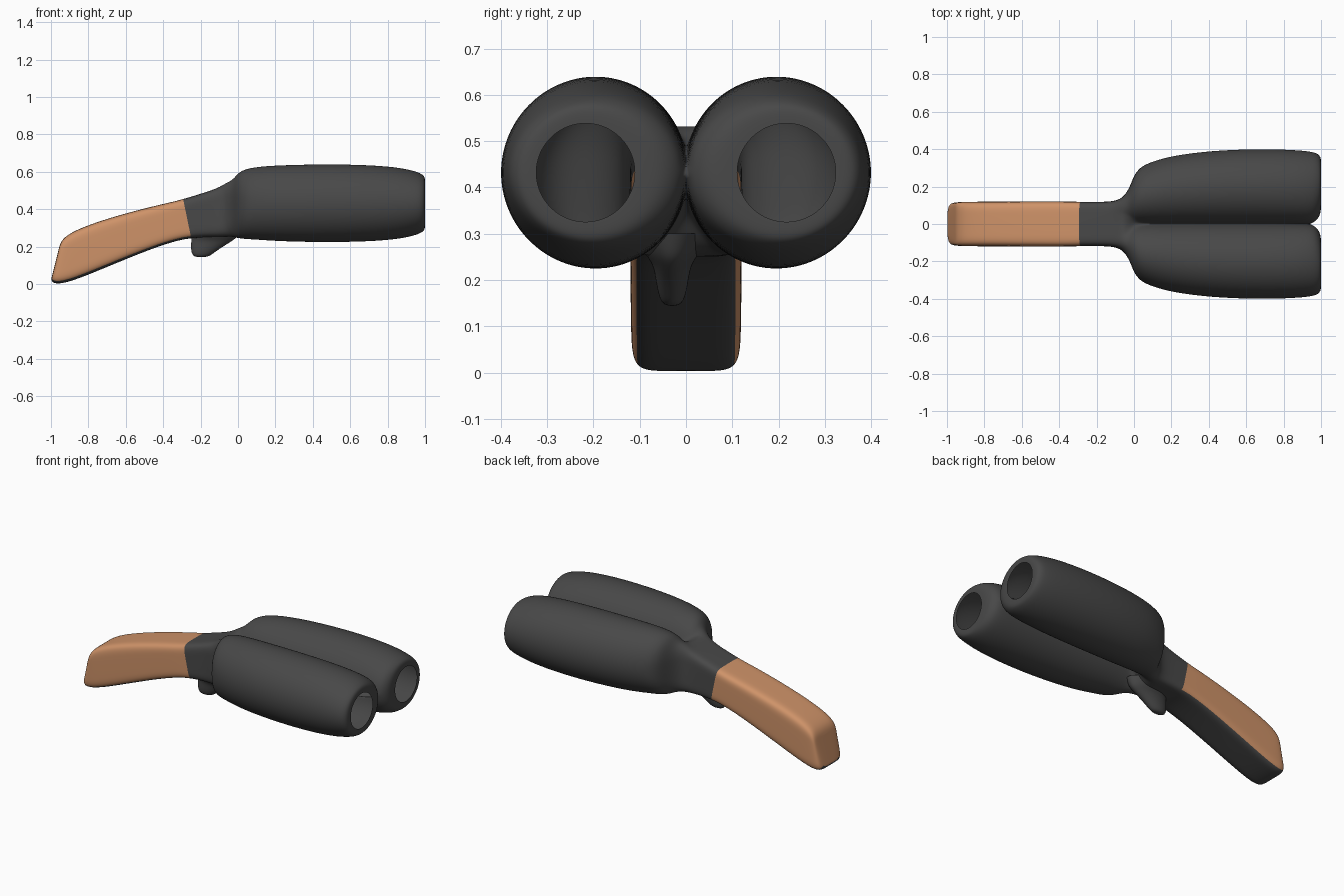
import bpy, bmesh
from math import sin, cos, pi, acos, copysign

if "Cube" in bpy.data.objects:
    bpy.data.objects.remove(bpy.data.objects["Cube"])

N = 32          # segments in half a cross-section, bottom centre to top centre
ZC = 0.432      # barrel axis height


def material(name, rgb):
    m = bpy.data.materials.new(name)
    m.diffuse_color = (*rgb, 1)
    m.use_nodes = True
    m.node_tree.nodes["Principled BSDF"].inputs["Base Color"].default_value = m.diffuse_color
    return m


dark = material("dark_plastic", (0.065, 0.065, 0.065))
orange = material("orange_grip", (0.62, 0.29, 0.14))


def grip_ring(xt, zt, xb, zb, w):
    """Half of a slanted rounded rectangle."""
    ring = []
    for j in range(N + 1):
        a = (j / N - 0.5) * pi
        y = w * max(cos(a), 0) ** (1 / 3) if 0 < j < N else 0
        s = (copysign(abs(sin(a)) ** (1 / 3), a) + 1) / 2
        ring.append((xb + (xt - xb) * s, y, zb + (zt - zb) * s))
    return ring


def barrel_ring(x, c, ry, rz):
    """Ellipse round one barrel, cut at the centre plane where it crosses it."""
    phi = pi - acos(c / ry) if ry > c else pi
    ring = []
    for j in range(N + 1):
        a = (2 * j / N - 1) * phi
        y = c + ry * cos(a)
        ring.append((x, 0 if abs(y) < 1e-6 else y, ZC + rz * sin(a)))
    return ring


def mix(r1, r2, t):
    return [tuple(p + (q - p) * t for p, q in zip(a, b)) for a, b in zip(r1, r2)]


def finish(bm, name, mats, mirror=False):
    me = bpy.data.meshes.new(name)
    bm.to_mesh(me)
    bm.free()
    ob = bpy.data.objects.new(name, me)
    bpy.context.collection.objects.link(ob)
    for m in mats:
        me.materials.append(m)
    for p in me.polygons:
        p.use_smooth = True
    if mirror:
        mod = ob.modifiers.new("mirror", 'MIRROR')
        mod.use_axis = (False, True, False)
        mod.merge_threshold = 0.0005
    sub = ob.modifiers.new("smooth", 'SUBSURF')
    sub.levels = sub.render_levels = 2
    return ob


# Handle sections: top x, top z, bottom x, bottom z, half width
grip = [(-.958, .19, -.995, .04, 0), (-.955, .20, -1.0, .025, .09),
        (-.948, .222, -.99, .005, .112), (-.925, .255, -.95, 0, .118),
        (-.85, .297, -.86, .025, .119), (-.70, .35, -.68, .10, .12),
        (-.50, .405, -.46, .19, .12), (-.36, .437, -.32, .235, .12),
        (-.30, .452, -.25, .245, .118), (-.20, .482, -.18, .25, .118),
        (-.11, .512, -.11, .25, .12)]
# Neck flaring into the two barrels: x, blend
flare = [(-.065, .08), (-.035, .25), (-.015, .46), (.005, .7), (.04, .88)]
# Barrel sections: x, axis offset, half width, half height
barrel = [(.10, .165, .170, .195), (.20, .180, .185, .203), (.40, .194, .198, .209),
          (.65, .200, .203, .208), (.85, .198, .200, .195), (.95, .194, .194, .172),
          (.98, .200, .178, .158), (.997, .207, .155, .145),
          (1.0, .213, .125, .125), (1.0, .217, .107, .107)]

rings = [grip_ring(*g) for g in grip]
for x, t in flare:
    rings.append(mix(grip_ring(x, .54, x, .248, .12),
                     barrel_ring(x, .165, .170, .195), t))
rings += [barrel_ring(*b) for b in barrel]

# Hollow body shell: grip, neck and twin barrels with open muzzles
bm = bmesh.new()
grid = [[bm.verts.new(p) for p in r] for r in rings]
for k in range(len(grid) - 1):
    for j in range(N):
        f = bm.faces.new((grid[k][j], grid[k][j + 1], grid[k + 1][j + 1], grid[k + 1][j]))
        f.material_index = int(k < 8 and (j >= N // 4 or k == 0))
bmesh.ops.remove_doubles(bm, verts=bm.verts, dist=1e-5)
finish(bm, "blaster_body", [dark, orange], mirror=True)

# Trigger: stacked ovals: z, back x, front x, half width
levels = [(.30, -.24, .02, .075), (.255, -.25, .0, .06), (.235, -.252, -.02, .042),
          (.20, -.254, -.08, .036), (.165, -.25, -.13, .03), (.143, -.235, -.16, .018)]
bm = bmesh.new()
M = 16
loops = []
for z, x0, x1, w in levels:
    loops.append([bm.verts.new(((x0 + x1) / 2 + (x1 - x0) / 2 * cos(2 * pi * i / M),
                                -.03 + w * sin(2 * pi * i / M), z)) for i in range(M)])
for a, b in zip(loops, loops[1:]):
    for i in range(M):
        n = (i + 1) % M
        bm.faces.new((a[i], b[i], b[n], a[n]))
bm.faces.new(list(reversed(loops[-1])))
bmesh.ops.recalc_face_normals(bm, faces=bm.faces)
finish(bm, "trigger", [dark])
